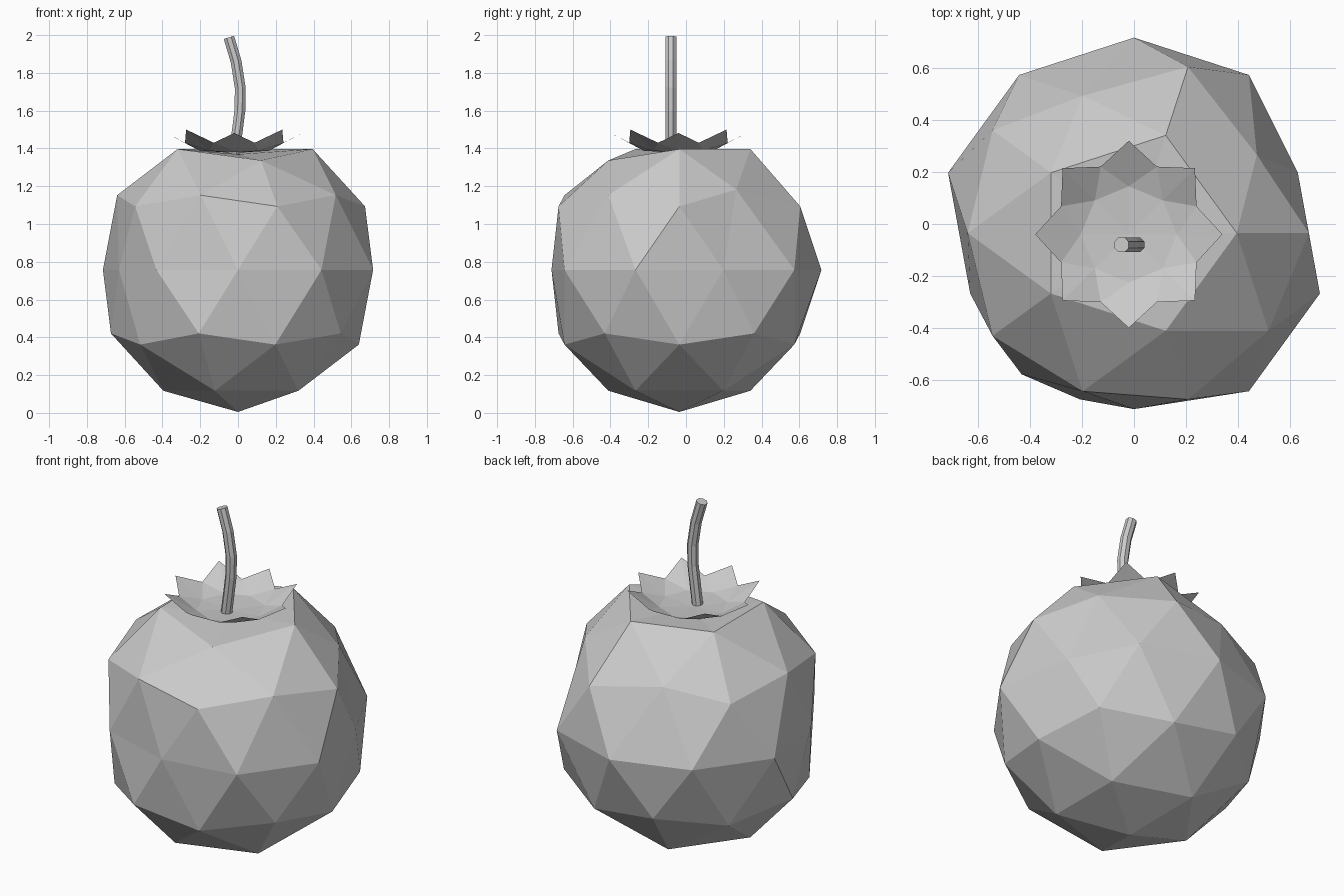
import bpy, bmesh
from math import sin, cos, pi
from mathutils import Vector, Matrix

if "Cube" in bpy.data.objects:
    bpy.data.objects.remove(bpy.data.objects["Cube"])


def add_object(bm, name):
    bmesh.ops.recalc_face_normals(bm, faces=bm.faces)
    mesh = bpy.data.meshes.new(name)
    bm.to_mesh(mesh)
    bm.free()
    ob = bpy.data.objects.new(name, mesh)
    bpy.context.collection.objects.link(ob)
    return ob


# Faceted fruit body with a few dented vertices
bm = bmesh.new()
bmesh.ops.create_icosphere(bm, subdivisions=2, radius=0.752,
                           matrix=Matrix.Translation((0, -0.035, 0.757)))
dents = [  # vertex position, push
    ((0, -0.035, 1.51), (0, 0, -0.14)),
    ((0.12, -0.41, 1.40), (0, 0, -0.06)),
    ((0.71, 0.20, 0.76), (-0.085, 0, 0)),
    ((-0.71, -0.27, 0.76), (0.085, 0, 0)),
    ((0, -0.785, 0.76), (0, 0.075, 0)),
    ((-0.44, -0.64, 0.76), (0.01, 0.065, 0)),
    ((-0.20, 0.57, 1.155), (0, -0.08, 0)),
    ((0.52, 0.34, 1.155), (-0.045, -0.075, 0.03)),
]
for pos, push in dents:
    v = min(bm.verts, key=lambda q: (q.co - Vector(pos)).length)
    v.co += Vector(push)
add_object(bm, "fruit_body")

# Leafy crown: eight-pointed upturned star
bm = bmesh.new()
cx, cy, n = -0.02, -0.04, 8


def ring_vert(r, a, z):
    return bm.verts.new((cx + r * cos(a), cy + r * sin(a), z))


step = 2 * pi / n
center = bm.verts.new((cx, cy, 1.376))
inner = [ring_vert(0.185, i * step, 1.388) for i in range(n)]
valley = [ring_vert(0.282, (i + 0.5) * step, 1.43) for i in range(n)]
tips = [ring_vert(0.36, i * step, 1.50 if i % 2 else 1.482) for i in range(n)]
for i in range(n):
    j = (i + 1) % n
    bm.faces.new((center, inner[i], inner[j]))
    bm.faces.new((inner[i], valley[i], inner[j]))
    bm.faces.new((inner[i], tips[i], valley[i]))
    bm.faces.new((inner[i], valley[i - 1], tips[i]))
add_object(bm, "leaf_crown")

# Bent eight-sided stem
path = [(-0.02, 1.37), (-0.008, 1.46), (0.01, 1.60), (0.012, 1.72),
        (-0.01, 1.86), (-0.048, 1.988)]
radius, sides = 0.031, 8
bm = bmesh.new()
rings = []
for i, (x, z) in enumerate(path):
    a, b = path[max(i - 1, 0)], path[min(i + 1, len(path) - 1)]
    t = Vector((b[0] - a[0], 0, b[1] - a[1])).normalized()
    side = Vector((t.z, 0, -t.x))
    rings.append([bm.verts.new(Vector((x, -0.08, z))
                  + side * radius * cos((k + 0.5) * 2 * pi / sides)
                  + Vector((0, radius * sin((k + 0.5) * 2 * pi / sides), 0)))
                  for k in range(sides)])
for lo, hi in zip(rings, rings[1:]):
    for k in range(sides):
        m = (k + 1) % sides
        bm.faces.new((lo[k], lo[m], hi[m], hi[k]))
bm.faces.new(rings[0])
bm.faces.new(rings[-1])
add_object(bm, "stem")
